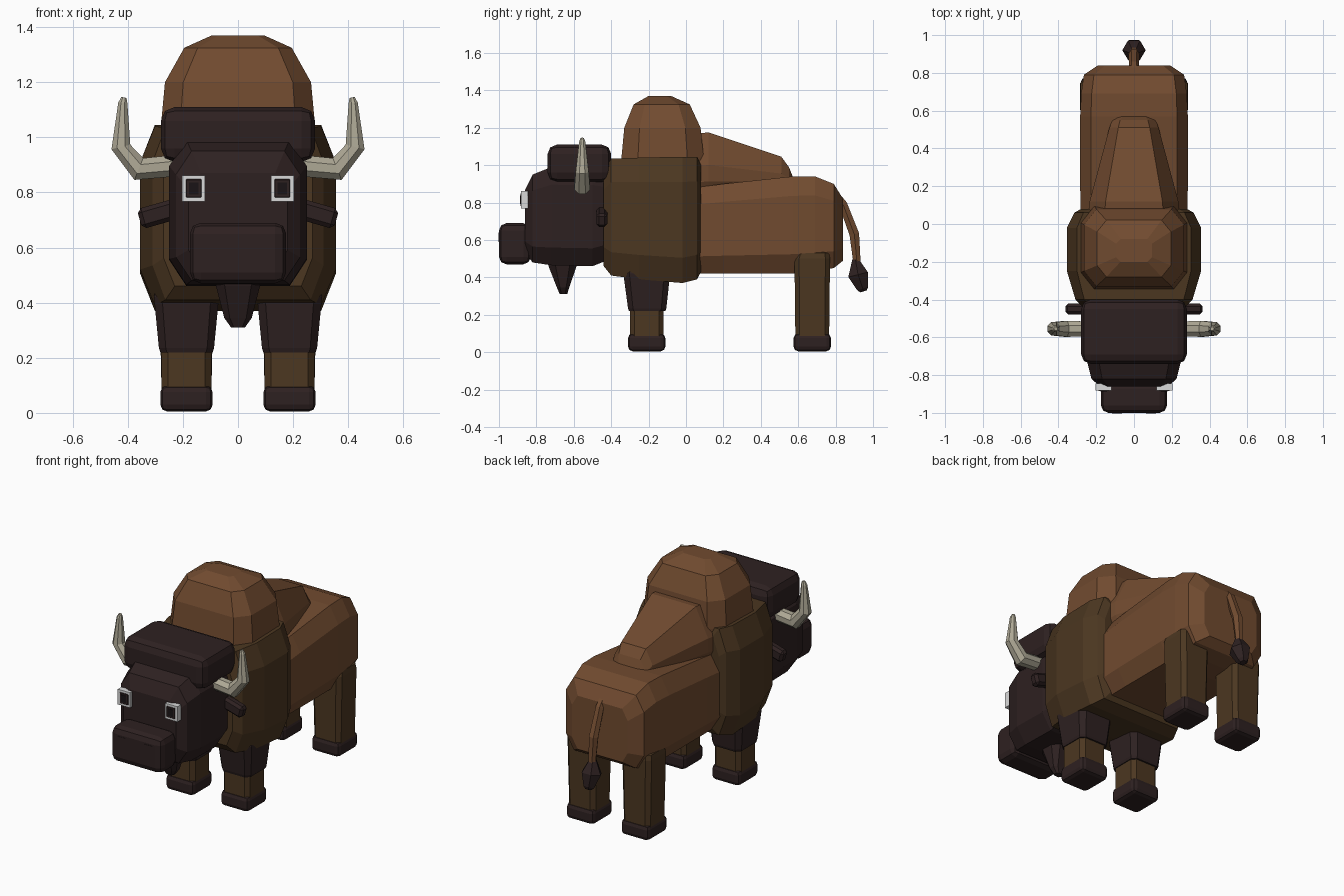
import bpy, bmesh, math
from mathutils import Vector, Matrix

cube = bpy.data.objects.get("Cube")
if cube:
    bpy.data.objects.remove(cube)


def material(name, rgb):
    m = bpy.data.materials.new(name)
    m.use_nodes = True
    m.diffuse_color = (*rgb, 1)
    m.node_tree.nodes["Principled BSDF"].inputs["Base Color"].default_value = (*rgb, 1)
    return m


BROWN = material("warm brown", (0.165, 0.07, 0.029))
FUR = material("dark olive brown", (0.072, 0.038, 0.015))
DARK = material("blackish brown", (0.027, 0.015, 0.015))
BONE = material("horn bone", (0.42, 0.39, 0.30))
WHITE = material("eye white", (0.7, 0.7, 0.7))
BLACK = material("pupil black", (0.01, 0.007, 0.008))


def finish(name, bm, mat):
    bmesh.ops.recalc_face_normals(bm, faces=bm.faces)
    mesh = bpy.data.meshes.new(name)
    bm.to_mesh(mesh)
    bm.free()
    mesh.materials.append(mat)
    ob = bpy.data.objects.new(name, mesh)
    bpy.context.collection.objects.link(ob)
    return ob


def skin(name, rings, mat):
    """Bridge equal-sized point rings and cap both ends."""
    bm = bmesh.new()
    rows = [[bm.verts.new(p) for p in ring] for ring in rings]
    n = len(rows[0])
    for a, b in zip(rows, rows[1:]):
        for i in range(n):
            j = (i + 1) % n
            bm.faces.new((a[i], a[j], b[j], b[i]))
    bm.faces.new(rows[0])
    bm.faces.new(rows[-1])
    return finish(name, bm, mat)


def loft(name, mat, axis, rows, cu=0.25, cv=0.2, cx=0.0):
    """Chamfered rectangles (position, half width, low, high) along y or z."""
    rings = []
    for t, h, lo, hi in rows:
        u, v = h * (1 - cu), (hi - lo) * cv
        outline = [(u, lo), (h, lo + v), (h, hi - v), (u, hi),
                   (-u, hi), (-h, hi - v), (-h, lo + v), (-u, lo)]
        rings.append([(cx + a, t, b) if axis == "y" else (cx + a, b, t)
                      for a, b in outline])
    return skin(name, rings, mat)


def tube(name, mat, points, radii, sides=6):
    """Polygonal tube following points in a plane of constant direction."""
    pts = [Vector(p) for p in points]
    normal = (pts[1] - pts[0]).cross(pts[-1] - pts[0]).normalized()
    rings = []
    for i, p in enumerate(pts):
        tangent = (pts[min(i + 1, len(pts) - 1)] - pts[max(i - 1, 0)]).normalized()
        side = tangent.cross(normal)
        rings.append([p + radii[i] * (math.cos(a) * side + math.sin(a) * normal)
                      for a in (math.tau * (k + 0.5) / sides for k in range(sides))])
    return skin(name, rings, mat)


def box(name, mat, centre, size, bevel=0.0, segments=2, tilt=0.0):
    bm = bmesh.new()
    bmesh.ops.create_cube(bm, size=1)
    bmesh.ops.scale(bm, vec=size, verts=bm.verts)
    if bevel:
        bmesh.ops.bevel(bm, geom=bm.edges[:], offset=bevel, segments=segments,
                        profile=0.5, affect="EDGES")
    bmesh.ops.transform(bm, matrix=Matrix.Translation(centre) @ Matrix.Rotation(tilt, 4, "Y"),
                        verts=bm.verts)
    return finish(name, bm, mat)


# Torso
loft("hindquarters", BROWN, "y", [
    (-0.1, .28, .42, .86), (.2, .285, .42, .90), (.57, .285, .42, .94),
    (.69, .28, .43, .94), (.79, .265, .45, .90), (.84, .19, .49, .82)], .2, .2)
loft("chest", FUR, "y", [
    (-.44, .27, .46, .97), (-.40, .31, .41, 1.035), (-.25, .355, .39, 1.04),
    (-.02, .355, .37, 1.045), (.06, .315, .39, 1.045), (.08, .28, .43, 1.0)], .15, .2)
loft("shoulder_hump", BROWN, "z", [
    (.95, .285, -.35, .09), (1.04, .28, -.345, .095), (1.2, .265, -.33, .078),
    (1.325, .195, -.28, .02), (1.37, .095, -.2, -.08)], .25, .2)
loft("back_ridge", BROWN, "y", [
    (-.05, .255, .72, 1.16), (.12, .235, .74, 1.175), (.51, .13, .82, 1.045),
    (.55, .115, .84, .99), (.57, .095, .86, .94)], .36, .4)

# Head
loft("head", DARK, "y", [
    (-.86, .18, .53, .87), (-.82, .225, .48, .95), (-.72, .25, .465, .99),
    (-.5, .25, .46, .99), (-.40, .23, .50, .96)], .25, .18)
box("forehead_hair", DARK, (0, -.57, 1.01), (.56, .34, .2), .05)
box("muzzle", DARK, (0, -.915, .58), (.35, .17, .22), .04)
loft("beard", DARK, "z", [
    (.50, .09, -.745, -.58), (.46, .08, -.735, -.585),
    (.345, .05, -.69, -.625), (.31, .025, -.675, -.635)], .4, .25)

# Paired parts
for label, s in (("left", 1), ("right", -1)):
    box(label + "_nostril", DARK, (s * .09, -.998, .615), (.055, .008, .05))
    box(label + "_eye", WHITE, (s * .162, -.863, .815), (.084, .036, .094))
    box(label + "_eye_rim", DARK, (s * .16, -.882, .815), (.056, .006, .066), .002, 1)
    box(label + "_pupil", BLACK, (s * .16, -.885, .815), (.034, .006, .044))
    box(label + "_ear", DARK, (s * .29, -.45, .722), (.14, .058, .075), .015, 1, s * .28)
    tube(label + "_horn", BONE, [
        (s * .21, -.555, .905), (s * .25, -.555, .895), (s * .36, -.555, .885),
        (s * .425, -.555, .965), (s * .418, -.555, 1.125), (s * .414, -.555, 1.145)],
        [.04, .042, .046, .038, .018, .01], 8)
    # Legs
    cx = s * .187
    loft(label + "_front_leg", FUR, "z", [(.06, .09, -.3, -.12), (.35, .09, -.3, -.12)],
         .25, .13, cx)
    loft(label + "_front_leg_cuff", DARK, "z", [
        (.22, .095, -.305, -.11), (.235, .1, -.31, -.105), (.42, .118, -.335, -.085),
        (.47, .11, -.32, -.1)], .25, .13, cx)
    loft(label + "_rear_leg", FUR, "z", [
        (.06, .09, .585, .765), (.5, .1, .58, .77), (.53, .095, .59, .765),
        (.545, .07, .615, .745)], .25, .13, cx)
    for part, y in (("front", -.21), ("rear", .675)):
        box(f"{label}_{part}_hoof", DARK, (cx, y, .0525), (.19, .2, .095), .025)

# Tail
tube("tail", BROWN, [(0, .80, .84), (0, .84, .79), (0, .9, .63), (0, .915, .47)],
     [.024, .026, .03, .022])
tube("tail_tuft", DARK, [(0, .905, .50), (0, .92, .415), (0, .945, .34), (0, .95, .325)],
     [.018, .062, .035, .02])
